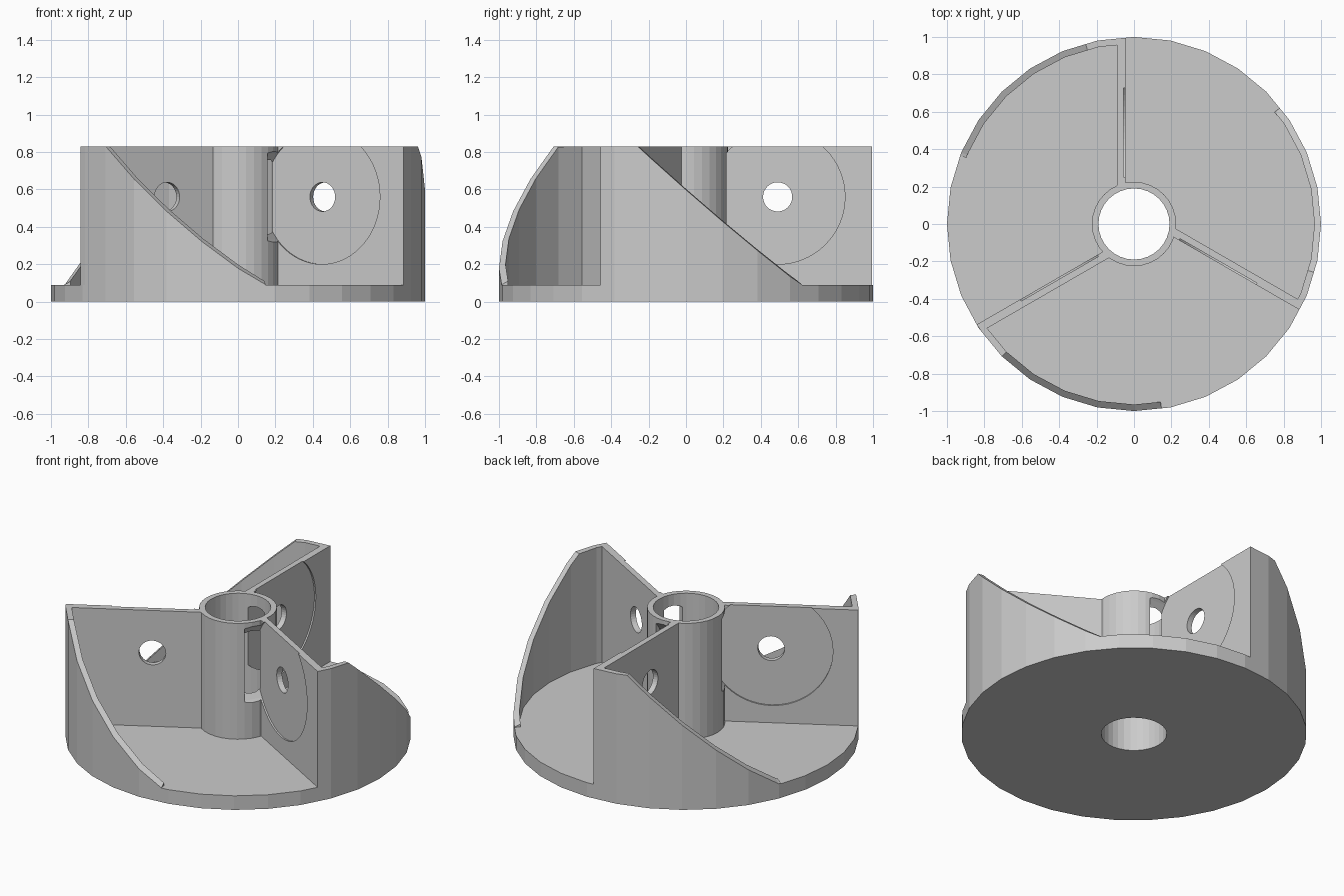
import bpy, bmesh, math
from mathutils import Matrix, Vector

if "Cube" in bpy.data.objects:
    bpy.data.objects.remove(bpy.data.objects["Cube"])

SIDES = 32
STEP = 2 * math.pi / SIDES
BASE, TOP = 0.09, 0.83
WALLS = [math.radians(a) for a in (90, -30, 210)]

grey = bpy.data.materials.new("light_grey")
grey.diffuse_color = (0.6, 0.6, 0.6, 1)
grey.use_nodes = True
grey.node_tree.nodes["Principled BSDF"].inputs["Base Color"].default_value = grey.diffuse_color


def finish(name, bm):
    bmesh.ops.recalc_face_normals(bm, faces=bm.faces)
    me = bpy.data.meshes.new(name)
    bm.to_mesh(me)
    bm.free()
    me.materials.append(grey)
    ob = bpy.data.objects.new(name, me)
    bpy.context.collection.objects.link(ob)
    return ob


def facet_radius(a):
    """Radius of the unit 32-gon at angle a."""
    off = (a % STEP) - STEP / 2
    return math.cos(STEP / 2) / math.cos(off)


def wall_point(a, u, w, z):
    """u runs outward along the wall, w sideways (counter-clockwise)."""
    return Vector((u * math.cos(a) - w * math.sin(a),
                   u * math.sin(a) + w * math.cos(a), z))


def rings_to_solid(bm, rings, closed):
    n = len(rings[0])
    count = len(rings) if closed else len(rings) - 1
    for i in range(count):
        a, b = rings[i], rings[(i + 1) % len(rings)]
        for j in range(n):
            k = (j + 1) % n
            bm.faces.new((a[j], b[j], b[k], a[k]))
    if not closed:
        bm.faces.new(rings[0])
        bm.faces.new(rings[-1][::-1])


def cylinder_cutter(a, r, w0, w1, seg):
    """Cylinder lying across a wall, used as a boolean cutter."""
    bm = bmesh.new()
    rings = []
    for w in (w0, w1):
        rings.append([bm.verts.new(wall_point(
            a, 0.49 + r * math.cos(t * 2 * math.pi / seg), w,
            0.56 + r * math.sin(t * 2 * math.pi / seg))) for t in range(seg)])
    rings_to_solid(bm, rings, False)
    ob = finish("cutter", bm)
    ob.hide_render = True
    return ob


def cut(ob, cutters):
    for c in cutters:
        m = ob.modifiers.new("cut", 'BOOLEAN')
        m.operation, m.solver, m.object = 'DIFFERENCE', 'EXACT', c
    dg = bpy.context.evaluated_depsgraph_get()
    me = bpy.data.meshes.new_from_object(ob.evaluated_get(dg))
    ob.modifiers.clear()
    ob.data = me


# Base disc and hub tube, one lathed body
bm = bmesh.new()
profile = [(0.19, 0), (1, 0), (1, BASE), (0.225, BASE), (0.225, TOP), (0.19, TOP)]
rings = [[bm.verts.new((r * math.cos(i * STEP), r * math.sin(i * STEP), z))
          for r, z in profile] for i in range(SIDES)]
rings_to_solid(bm, rings, True)
body = finish("base_and_hub", bm)

recesses = [cylinder_cutter(a, 0.36, -0.06, 0.055, 64) for a in WALLS]
holes = [cylinder_cutter(a, 0.078, 0.0, 0.15, 32) for a in WALLS]
cut(body, recesses)

for n, a in enumerate(WALLS):
    # Radial wall with shallow round recess and through hole
    bm = bmesh.new()
    rings = []
    for z in (BASE, TOP):
        ring = []
        for w, outer in ((0.045, 0), (0.045, 1), (0.09, 1), (0.09, 0)):
            u = 0.195
            if outer:
                r = facet_radius(a + math.asin(w))
                u = math.sqrt(r * r - w * w)
            ring.append(bm.verts.new(wall_point(a, u, w, z)))
        rings.append(ring)
    rings_to_solid(bm, rings, False)
    wall = finish("radial_wall_%d" % (n + 1), bm)
    cut(wall, [recesses[n], holes[n]])

    # Outer rim wall, cut by a sloping plane down to the base
    start, knee, end = a + math.asin(0.088), a + math.radians(15), a + math.radians(68.5)
    angles = {start, knee, end}
    for i in range(-SIDES, 2 * SIDES):
        if start + 0.005 < i * STEP < end - 0.005 and abs(i * STEP - knee) > 0.005:
            angles.add(i * STEP)
    bm = bmesh.new()
    rings = []
    for t in sorted(angles):
        ring = []
        for k, high in ((1, 0), (1, 1), (0.965, 1), (0.965, 0)):
            r = k * facet_radius(t)
            z = BASE
            if high:
                z = TOP - 0.893 * (r * math.sin(t - a - math.radians(20)) + 0.087)
                z = min(TOP, max(BASE + 0.001, z))
            ring.append(bm.verts.new((r * math.cos(t), r * math.sin(t), z)))
        rings.append(ring)
    rings_to_solid(bm, rings, False)
    finish("sloping_rim_%d" % (n + 1), bm)

# Remove the cutters
for c in recesses + holes:
    bpy.data.objects.remove(c)
